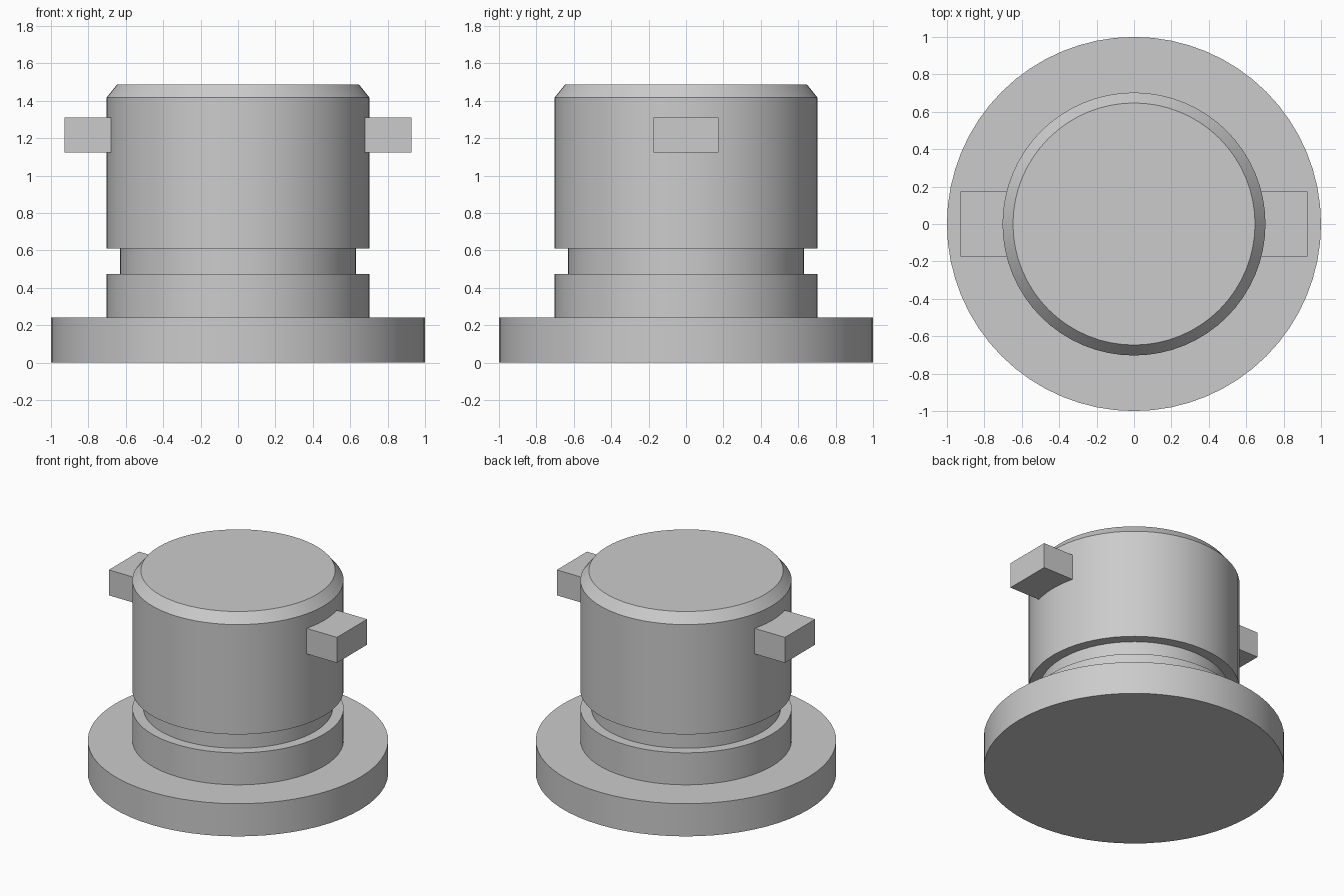
import bpy, bmesh, math

if "Cube" in bpy.data.objects:
    bpy.data.objects.remove(bpy.data.objects["Cube"])

grey = bpy.data.materials.new("plain_grey")
grey.diffuse_color = (0.6, 0.6, 0.6, 1)
grey.use_nodes = True
grey.node_tree.nodes["Principled BSDF"].inputs["Base Color"].default_value = grey.diffuse_color
SEGMENTS = 64


def finish(name, bm):
    bmesh.ops.recalc_face_normals(bm, faces=bm.faces)
    mesh = bpy.data.meshes.new(name)
    bm.to_mesh(mesh)
    bm.free()
    mesh.materials.append(grey)
    obj = bpy.data.objects.new(name, mesh)
    bpy.context.collection.objects.link(obj)
    return obj


def turned(name, profile):
    """Solid of revolution from (radius, height) rings with flat end caps."""
    bm = bmesh.new()
    rings = []
    for r, z in profile:
        rings.append([bm.verts.new((r * math.cos(a), r * math.sin(a), z))
                      for a in (2 * math.pi * i / SEGMENTS for i in range(SEGMENTS))])
    for low, high in zip(rings, rings[1:]):
        for i in range(SEGMENTS):
            j = (i + 1) % SEGMENTS
            bm.faces.new((low[i], low[j], high[j], high[i]))
    bm.faces.new(rings[0][::-1])
    bm.faces.new(rings[-1])
    obj = finish(name, bm)
    bpy.ops.object.select_all(action='DESELECT')
    obj.select_set(True)
    bpy.context.view_layer.objects.active = obj
    bpy.ops.object.shade_smooth_by_angle(angle=math.radians(30))
    return obj


# Flange, grooved neck and chamfered plug turned as one solid
turned("flanged_plug", [
    (1.0, 0.0), (1.0, 0.24),
    (0.703, 0.24), (0.703, 0.475),
    (0.63, 0.475), (0.63, 0.61),
    (0.703, 0.61), (0.703, 1.417),
    (0.647, 1.487),
])

# Side lugs, rooted slightly inside the plug wall
for side, name in ((-1, "left_lug"), (1, "right_lug")):
    bm = bmesh.new()
    bmesh.ops.create_cube(bm, size=1)
    for v in bm.verts:
        v.co.x = side * (0.927 if v.co.x > 0 else 0.66)
        v.co.y *= 0.35
        v.co.z = 1.31 if v.co.z > 0 else 1.123
    finish(name, bm)
